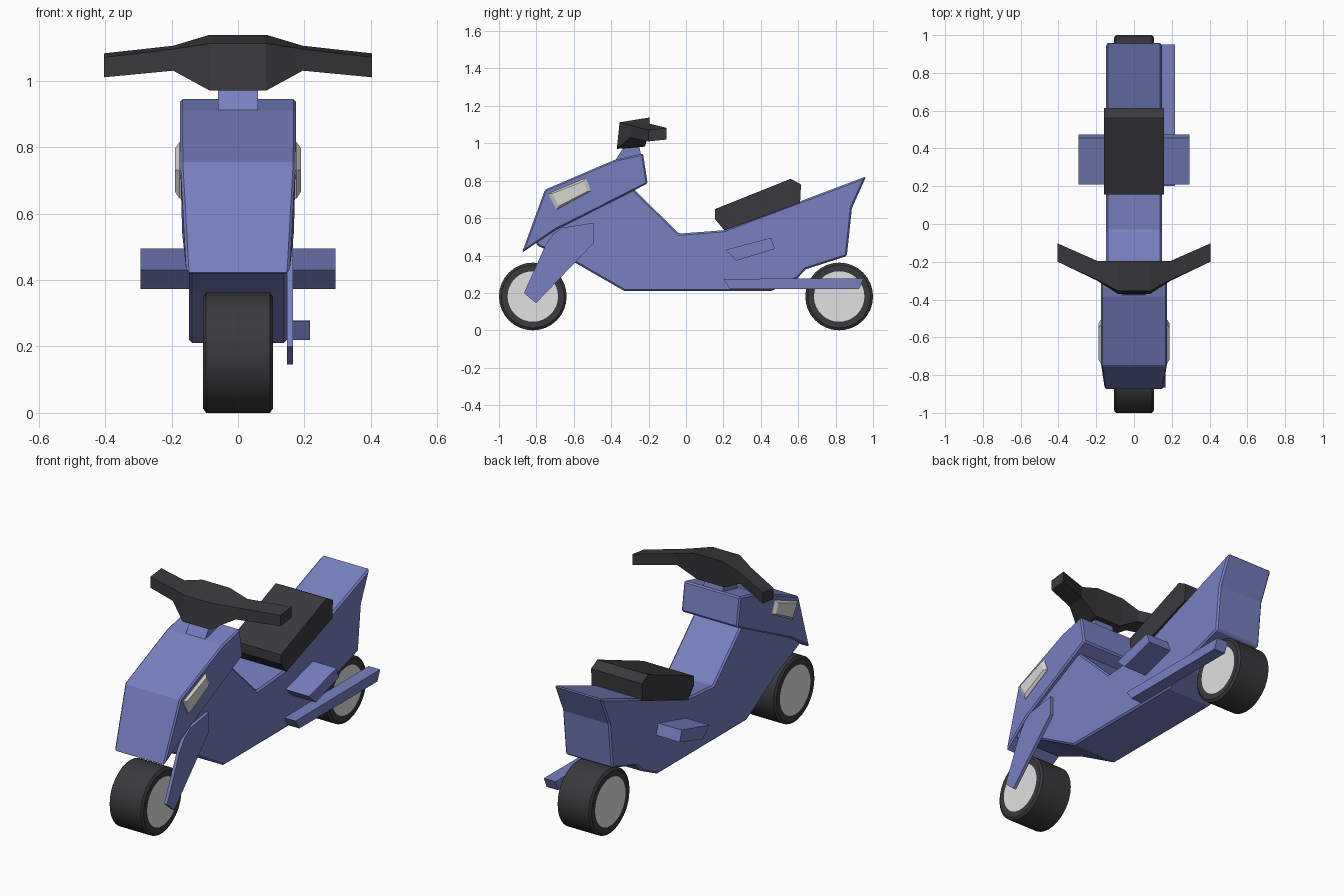
import bpy, bmesh, math

if "Cube" in bpy.data.objects:
    bpy.data.objects.remove(bpy.data.objects["Cube"])


def material(name, r, g, b):
    m = bpy.data.materials.new(name)
    m.diffuse_color = (r, g, b, 1)
    m.use_nodes = True
    m.node_tree.nodes["Principled BSDF"].inputs["Base Color"].default_value = m.diffuse_color
    return m


BLUE = material("blue paint", 0.185, 0.215, 0.53)
BLACK = material("black rubber", 0.042, 0.041, 0.045)
METAL = material("pale metal", 0.75, 0.75, 0.75)
LAMP = material("lamp glass", 0.68, 0.68, 0.64)


def loft(name, rings, mats, bevel=0.0, closed_caps=True):
    """Skin a list of equal-length vertex rings and cap both ends."""
    bm = bmesh.new()
    vs = [[bm.verts.new(p) for p in ring] for ring in rings]
    n = len(rings[0])
    for a, b in zip(vs, vs[1:]):
        for i in range(n):
            j = (i + 1) % n
            bm.faces.new((a[i], a[j], b[j], b[i]))
    caps = [bm.faces.new(vs[0]), bm.faces.new(vs[-1])]
    if len(mats) > 1:
        for f in caps:
            f.material_index = 1
    bmesh.ops.recalc_face_normals(bm, faces=bm.faces)
    me = bpy.data.meshes.new(name)
    bm.to_mesh(me)
    bm.free()
    for m in mats:
        me.materials.append(m)
    ob = bpy.data.objects.new(name, me)
    bpy.context.collection.objects.link(ob)
    if bevel:
        mod = ob.modifiers.new("edge bevel", 'BEVEL')
        mod.width = bevel
        mod.segments = 1
        mod.limit_method = 'ANGLE'
    return ob


def prism(name, profile, x0, x1, mat, bevel=0.0):
    """Extrude a (y, z) side profile from x0 to x1."""
    return loft(name, [[(x, y, z) for y, z in profile] for x in (x0, x1)], [mat], bevel)


# main body with step-through and raised tail
prism("body", [(-0.31, 0.785), (-0.275, 0.75), (-0.037, 0.517), (0.20, 0.535),
               (0.963, 0.823), (0.887, 0.653), (0.86, 0.397), (0.642, 0.327),
               (0.595, 0.278), (0.455, 0.21), (-0.33, 0.21), (-0.59, 0.36),
               (-0.80, 0.455), (-0.80, 0.52)], -0.147, 0.147, BLUE, 0.009)

# front fairing, narrower towards its lower tip: (y, z, half width)
fairing = [(-0.877, 0.415, 0.155), (-0.754, 0.752, 0.174), (-0.385, 0.91, 0.175),
           (-0.23, 0.946, 0.175), (-0.205, 0.785, 0.175), (-0.70, 0.535, 0.168)]
loft("front_fairing", [[(s * w, y, z) for y, z, w in fairing] for s in (-1, 1)], [BLUE], 0.008)

# steering neck
prism("steering_neck", [(-0.39, 0.89), (-0.33, 0.985), (-0.25, 0.985), (-0.232, 0.90)],
      -0.06, 0.06, BLUE)

# handlebar lofted through mirrored cross-sections
half = [(0.085, [(-0.37, 0.97), (-0.355, 1.112), (-0.195, 1.138), (-0.22, 0.982)]),
        (0.195, [(-0.30, 1.03), (-0.295, 1.095), (-0.195, 1.105), (-0.20, 1.04)]),
        (0.404, [(-0.20, 1.01), (-0.20, 1.07), (-0.103, 1.082), (-0.105, 1.02)])]
stations = [(-x, r) for x, r in reversed(half)] + half
loft("handlebar", [[(x, y, z) for y, z in r] for x, r in stations], [BLACK])

# seat
prism("seat", [(0.155, 0.648), (0.56, 0.81), (0.615, 0.78), (0.61, 0.68),
               (0.205, 0.535), (0.155, 0.595)], -0.158, 0.158, BLACK)

# foot pegs, one bar through the body
prism("foot_pegs", [(0.21, 0.43), (0.455, 0.495), (0.475, 0.435), (0.27, 0.373)],
      -0.293, 0.293, BLUE)

# headlamps: plates with sloping rims on both sides of the fairing
lamp = [(-0.738, 0.73), (-0.535, 0.815), (-0.508, 0.745), (-0.692, 0.645)]
cy = sum(p[0] for p in lamp) / 4
cz = sum(p[1] for p in lamp) / 4
inner = [(cy + (y - cy) * 0.82, cz + (z - cz) * 0.78) for y, z in lamp]
for side, s in (("left", -1), ("right", 1)):
    loft("headlamp_" + side, [[(s * x, y, z) for y, z in r]
                              for x, r in ((0.15, lamp), (0.176, lamp), (0.189, inner))], [LAMP])

# single-sided front fork and exhaust, both on the right
prism("front_fork", [(-0.71, 0.515), (-0.663, 0.548), (-0.495, 0.575), (-0.495, 0.465),
                     (-0.802, 0.145), (-0.866, 0.20), (-0.754, 0.45)], 0.148, 0.166, BLUE)
exhaust_profile = [(0.20, 0.275), (0.95, 0.278), (0.925, 0.22), (0.235, 0.22)]
prism("exhaust", exhaust_profile, 0.145, 0.217, BLUE)


# wheels: tyre with shoulder, pale hub discs as the caps
def wheel(name, y):
    def ring(x, r, n=32):
        return [(x, y + r * math.cos(2 * math.pi * i / n),
                 0.181 + r * math.sin(2 * math.pi * i / n)) for i in range(n)]
    shape = [(0.104, 0.135), (0.105, 0.168), (0.096, 0.181)]
    rings = [ring(-x, r) for x, r in shape] + [ring(x, r) for x, r in reversed(shape)]
    ob = loft(name, rings, [BLACK, METAL])
    bpy.context.view_layer.objects.active = ob
    ob.select_set(True)
    bpy.ops.object.shade_smooth_by_angle(angle=math.radians(25))
    ob.select_set(False)


wheel("front_wheel", -0.819)
wheel("rear_wheel", 0.819)
